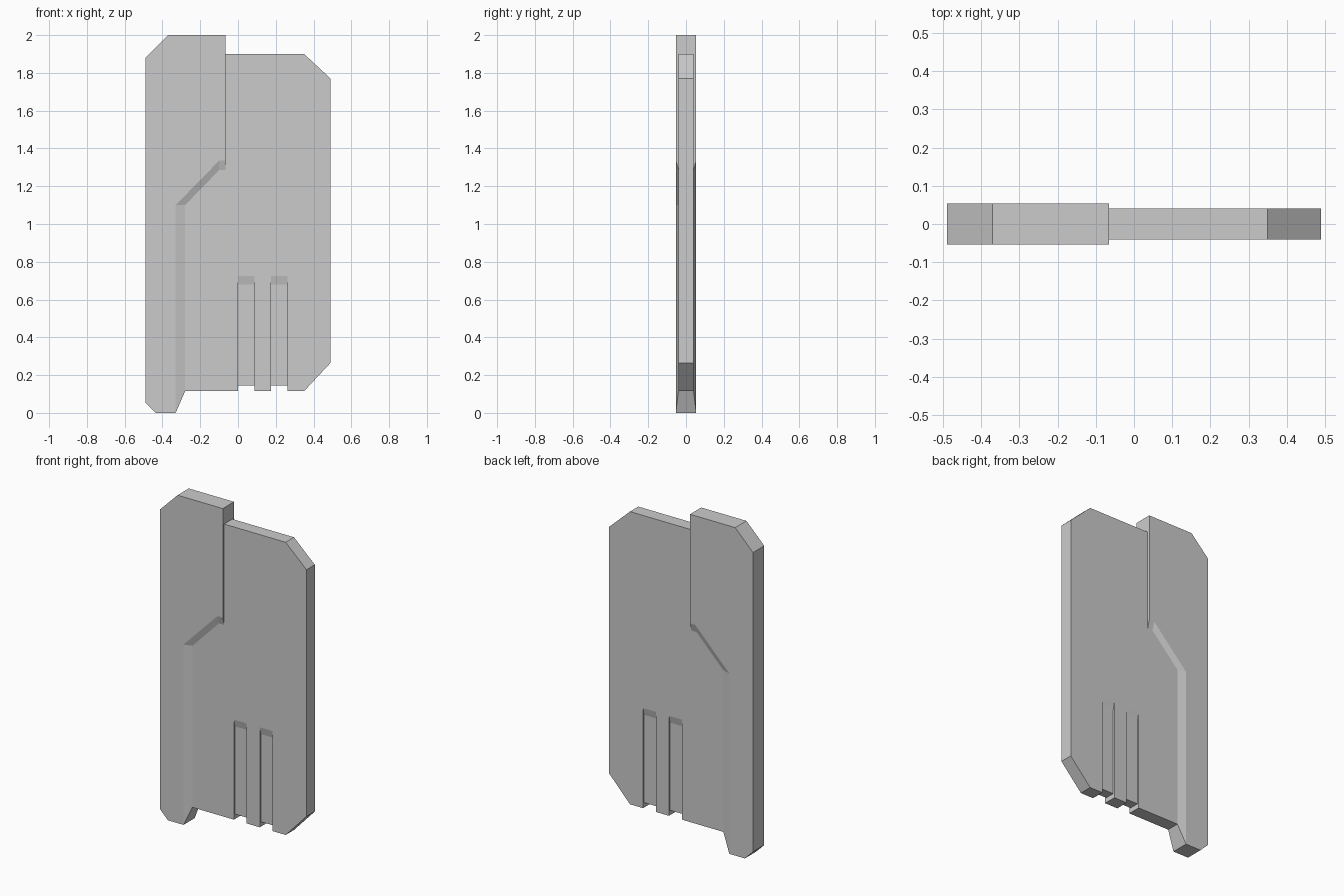
import bpy, bmesh

if "Cube" in bpy.data.objects:
    bpy.data.objects.remove(bpy.data.objects["Cube"])


def make_object(name, verts, faces):
    mesh = bpy.data.meshes.new(name)
    mesh.from_pydata(verts, [], faces)
    bm = bmesh.new()
    bm.from_mesh(mesh)
    bmesh.ops.recalc_face_normals(bm, faces=bm.faces)
    bm.to_mesh(mesh)
    bm.free()
    obj = bpy.data.objects.new(name, mesh)
    bpy.context.collection.objects.link(obj)
    return obj


def rim_faces(loop, offset):
    """Quads joining a front loop to its mirrored copy."""
    return [(a, b, b + offset, a + offset)
            for a, b in zip(loop, loop[1:] + loop[:1])]


def prism(name, start, end):
    n = len(start)
    ring = list(range(n))
    faces = [ring, [i + n for i in reversed(ring)]] + rim_faces(ring, n)
    return make_object(name, start + end, faces)


THIN, THICK, FLOOR = 0.04, 0.054, 0.03

# Thin plate, its left side buried in the thick spine
outline = [(-0.40, 0.115), (0.35, 0.115), (0.49, 0.265), (0.49, 1.77),
           (0.35, 1.90), (-0.20, 1.90), (-0.40, 1.70)]
plate = prism("plate", [(x, -THIN, z) for x, z in outline],
              [(x, THIN, z) for x, z in outline])

# Two finger grooves cut on both faces, with ramped tops and a bottom notch
half = [(0.06, 0.05), (0.06, 0.815), (THIN, 0.725), (FLOOR, 0.68), (FLOOR, 0.145)]
groove = half + [(-y, z) for y, z in reversed(half)]
for x0, x1 in ((0.0, 0.087), (0.175, 0.262)):
    cutter = prism("groove_cutter", [(x0, y, z) for y, z in groove],
                   [(x1, y, z) for y, z in groove])
    cutter.hide_render = True
    mod = plate.modifiers.new("groove", 'BOOLEAN')
    mod.operation = 'DIFFERENCE'
    mod.solver = 'EXACT'
    mod.object = cutter
    bpy.context.view_layer.objects.active = plate
    bpy.ops.object.modifier_apply(modifier=mod.name)
    bpy.data.objects.remove(cutter)

# Thick spine: raised face outline, then the foot of its sloped edge
raised = [(-0.49, 0.055), (-0.435, 0), (-0.33, 0), (-0.33, 1.10), (-0.10, 1.335),
          (-0.065, 1.335), (-0.065, 2), (-0.37, 2), (-0.49, 1.88)]
foot = [(-0.28, 0.115), (-0.28, 1.10), (-0.10, 1.285), (-0.065, 1.285)]
front = [(x, -THICK, z) for x, z in raised] + [(x, -THIN, z) for x, z in foot]
back = [(x, -y, z) for x, y, z in front]
n = len(front)
caps = [tuple(range(9)), (2, 9, 10, 3), (3, 10, 11, 4), (4, 11, 12, 5)]
faces = caps + [tuple(i + n for i in reversed(f)) for f in caps]
faces += rim_faces([0, 1, 2, 9, 10, 11, 12, 5, 6, 7, 8], n)
make_object("spine", front + back, faces)
